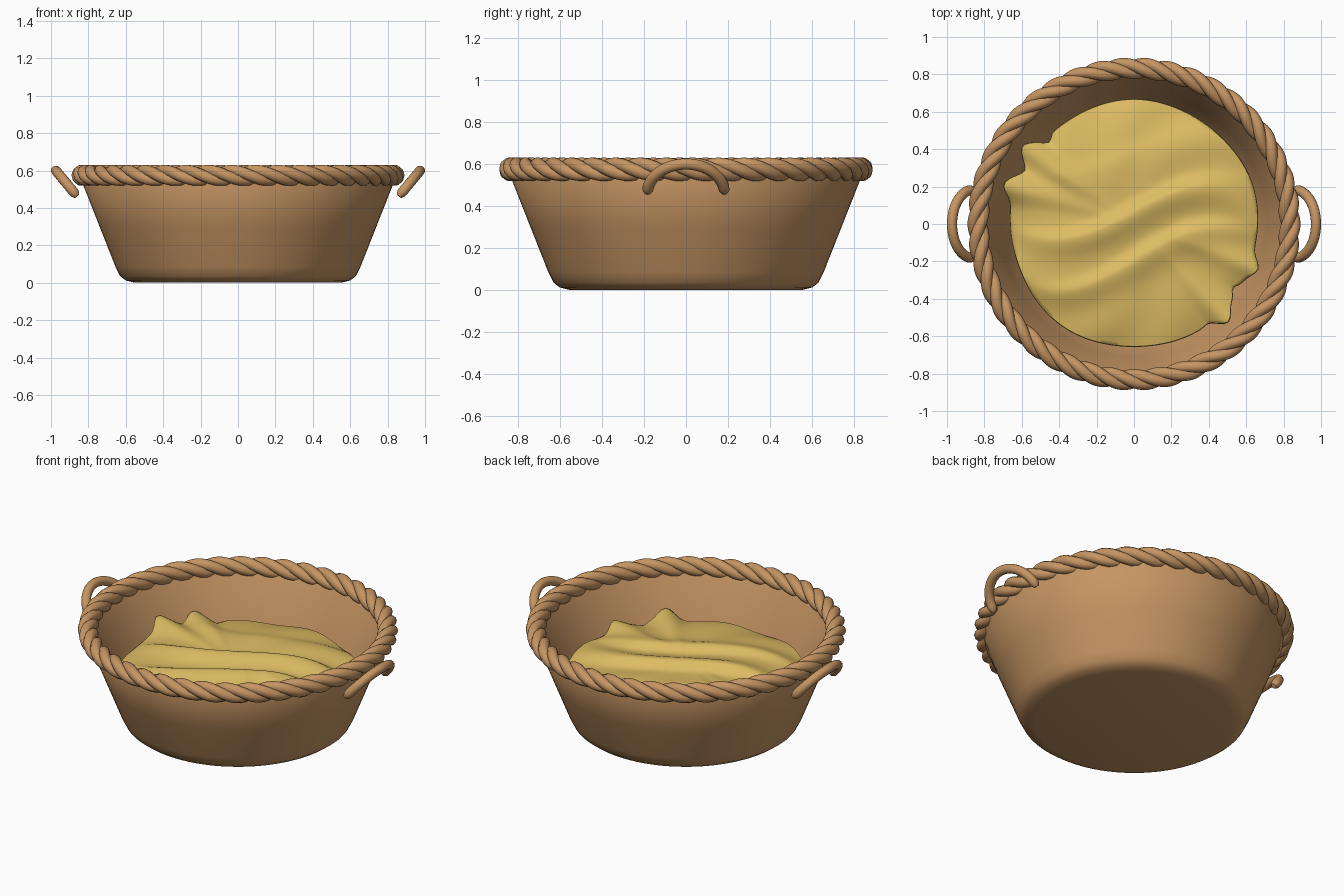
import bpy
import bmesh
from math import sin, cos, pi, tau, exp, atan2, radians
from mathutils import Vector

old = bpy.data.objects.get("Cube")
if old:
    bpy.data.objects.remove(old, do_unlink=True)


def make_material(name, color):
    mat = bpy.data.materials.new(name)
    mat.use_nodes = True
    mat.diffuse_color = color
    mat.node_tree.nodes["Principled BSDF"].inputs["Base Color"].default_value = color
    return mat


wicker = make_material("wicker brown", (0.56, 0.30, 0.125, 1))
cloth = make_material("yellow cloth", (0.72, 0.50, 0.125, 1))


def add_object(name, bm, mat, angle=50):
    bmesh.ops.recalc_face_normals(bm, faces=bm.faces)
    mesh = bpy.data.meshes.new(name)
    bm.to_mesh(mesh)
    bm.free()
    obj = bpy.data.objects.new(name, mesh)
    bpy.context.collection.objects.link(obj)
    mesh.materials.append(mat)
    bpy.ops.object.select_all(action='DESELECT')
    obj.select_set(True)
    bpy.context.view_layer.objects.active = obj
    bpy.ops.object.shade_smooth_by_angle(angle=radians(angle))
    return obj


def skin(bm, rings, closed=False, caps=False):
    """Join successive rings of points with quads."""
    loops = [[bm.verts.new(p) for p in ring] for ring in rings]
    pairs = list(zip(loops, loops[1:]))
    if closed:
        pairs.append((loops[-1], loops[0]))
    n = len(loops[0])
    for a, b in pairs:
        for i in range(n):
            j = (i + 1) % n
            bm.faces.new((a[i], a[j], b[j], b[i]))
    if caps:
        bm.faces.new(loops[0])
        bm.faces.new(loops[-1])


def tube(bm, path, radius, sides, closed=False):
    """Sweep a circle along a path, turning it with the tangent."""
    rings = []
    count = len(path)
    for i, p in enumerate(path):
        if closed:
            t = path[(i + 1) % count] - path[i - 1]
        else:
            t = path[min(i + 1, count - 1)] - path[max(i - 1, 0)]
        t.normalize()
        side = t.cross(Vector((0, 0, 1))).normalized()
        up = side.cross(t)
        r = radius(i / (count - 1))
        rings.append([p + side * r * cos(tau * k / sides) + up * r * sin(tau * k / sides)
                      for k in range(sides)])
    skin(bm, rings, closed, caps=not closed)


# Basket bowl: outer wall, lip, inner wall and floor in one turned profile
profile = [(0.55, 0), (0.60, 0.012), (0.63, 0.035), (0.655, 0.085), (0.74, 0.30), (0.835, 0.54),
           (0.82, 0.57), (0.80, 0.54), (0.71, 0.30), (0.63, 0.10), (0.58, 0.04)]
bm = bmesh.new()
steps = 96
skin(bm, [[(r * cos(tau * k / steps), r * sin(tau * k / steps), z) for k in range(steps)]
          for r, z in profile], caps=True)
add_object("basket_bowl", bm, wicker)

# Braided rim: three strands twisted around the rim circle
bm = bmesh.new()
steps, turns, strands = 420, 14, 3
for s in range(strands):
    path = []
    for k in range(steps):
        a = tau * k / steps
        twist = -turns * a + tau * s / strands
        r = 0.833 + 0.026 * cos(twist)
        path.append(Vector((r * cos(a), r * sin(a), 0.574 + 0.026 * sin(twist))))
    tube(bm, path, lambda f: 0.031, 10, closed=True)
add_object("braided_rim", bm, wicker, 70)

# Handles: leaning arches with slightly thinner, rounded ends
for name, sign in (("left_handle", 1), ("right_handle", -1)):
    path = []
    for k in range(33):
        a = pi * k / 32
        lift = sin(a)
        path.append(Vector((sign * (0.86 + 0.113 * lift), 0.183 * cos(a), 0.462 + 0.137 * lift)))
    bm = bmesh.new()
    tube(bm, path, lambda f: 0.027 * min(1, 0.55 + 12 * min(f, 1 - f)), 14)
    add_object(name, bm, wicker)


def angle_gap(a, b):
    return (a - b + pi) % tau - pi


# Folded cloth: a low mound with swirling creases and four raised corners
corners = [(163, 0.06), (145, 0.065), (-20, 0.05), (-46, 0.06)]
notches = [(154, 0.02), (-33, 0.03), (136, 0.03), (-53, 0.01)]


def cloth_edge(a):
    r = 0.66 + 0.006 * sin(5 * a)
    for deg, size in corners:
        r += size * exp(-(angle_gap(a, radians(deg)) / 0.085) ** 2)
    for deg, size in notches:
        r -= size * exp(-(angle_gap(a, radians(deg)) / 0.05) ** 2)
    return r


def ridge(x, y, bend, offset, width, height):
    """Height of an S-shaped crease, steeper on one side."""
    d = y - offset - bend * sin(3.6 * x)
    w = width if d > 0 else width * 2.2
    return height * exp(-(d / w) ** 2)


def cloth_height(x, y, f):
    a = atan2(y, x)
    z = 0.37 - 0.05 * f ** 4
    z += ridge(x, y, 0.15, 0.06, 0.05, 0.045) * (1 - f ** 4)
    z += ridge(x, y, 0.17, -0.20, 0.05, 0.04) * (1 - f ** 4)
    z += ridge(x, y, 0.12, 0.36, 0.07, 0.015)
    z += 0.008 * sin(9 * a + 7 * f) * f * f
    for deg, size in corners:
        g = angle_gap(a, radians(deg)) / 0.11
        z += size * 0.9 * f ** 3 * exp(-g * g)
    return z


bm = bmesh.new()
steps, rows = 180, 36
rings = []
for row in range(1, rows + 1):
    f = row / rows
    ring = []
    for k in range(steps):
        a = tau * k / steps
        r = f * ((1 - f ** 4) * 0.66 + f ** 4 * cloth_edge(a))
        x, y = r * cos(a), r * sin(a)
        ring.append(Vector((x, y, cloth_height(x, y, f))))
    rings.append(ring)
# Cloth edge rolls over and tucks down inside the bowl
rim = rings[-1]
for scale, drop in ((1.005, 0.02), (0.99, 0.06), (0.94, 0.14), (0.88, 0.22)):
    rings.append([Vector((p.x * scale, p.y * scale, p.z - drop)) for p in rim])
skin(bm, rings, caps=True)
add_object("folded_cloth", bm, cloth, 60)
